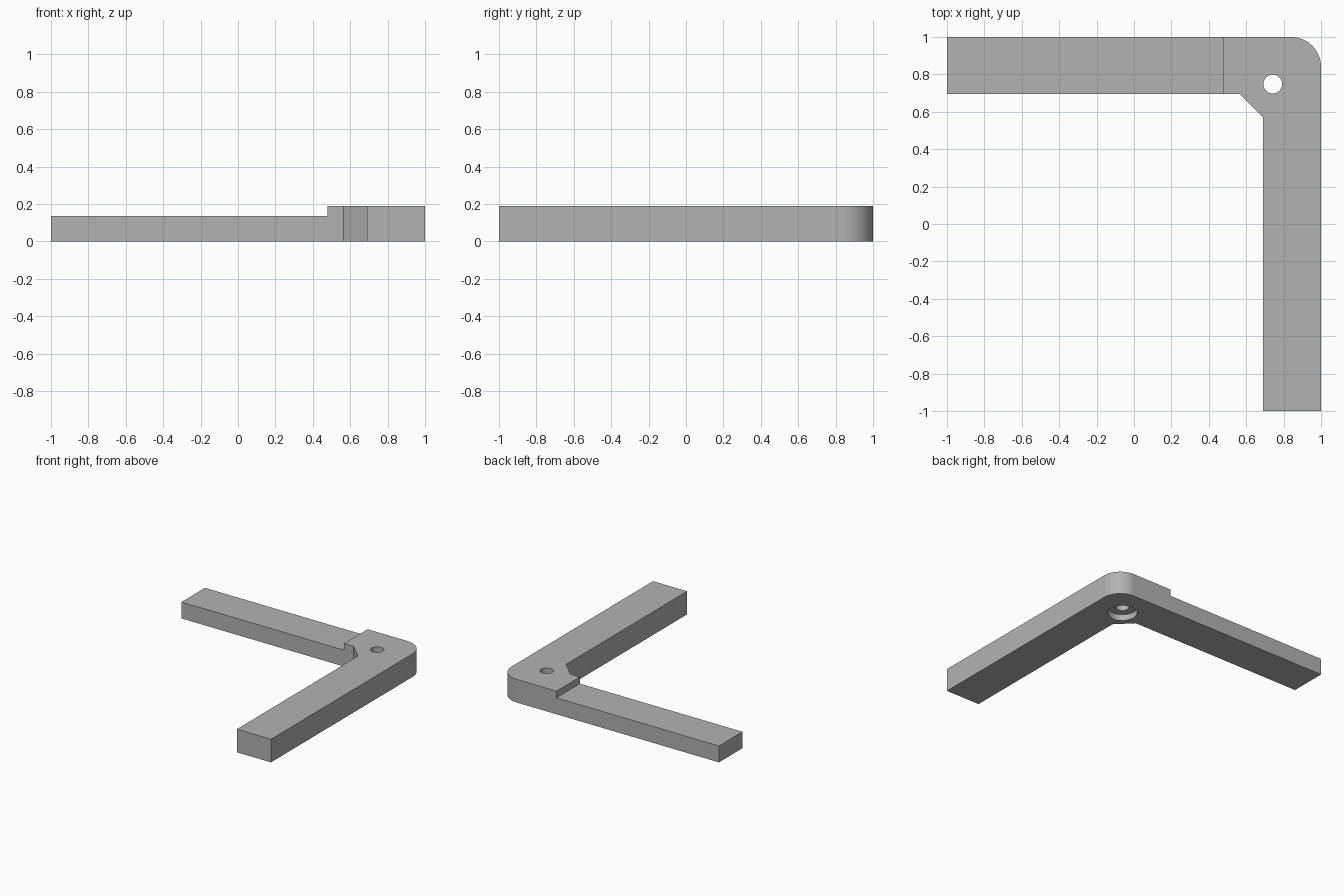
import bpy
import bmesh
from math import cos, sin, pi, radians

cube = bpy.data.objects.get("Cube")
if cube:
    bpy.data.objects.remove(cube)

grey = bpy.data.materials.new("plain grey")
grey.use_nodes = True
colour = (0.45, 0.45, 0.45, 1)
grey.diffuse_color = colour
grey.node_tree.nodes["Principled BSDF"].inputs["Base Color"].default_value = colour


def arc(cx, cy, r, start, end, steps):
    """Points along a circular arc."""
    angles = [start + (end - start) * i / steps for i in range(steps + 1)]
    return [(cx + r * cos(a), cy + r * sin(a)) for a in angles]


def prism(name, outline, z0, z1):
    """Extrude a flat outline between two heights."""
    bm = bmesh.new()
    face = bm.faces.new([bm.verts.new((x, y, z0)) for x, y in outline])
    top = bmesh.ops.extrude_face_region(bm, geom=[face])["geom"]
    verts = [v for v in top if isinstance(v, bmesh.types.BMVert)]
    bmesh.ops.translate(bm, verts=verts, vec=(0, 0, z1 - z0))
    bmesh.ops.recalc_face_normals(bm, faces=bm.faces)
    mesh = bpy.data.meshes.new(name)
    bm.to_mesh(mesh)
    bm.free()
    mesh.materials.append(grey)
    obj = bpy.data.objects.new(name, mesh)
    bpy.context.collection.objects.link(obj)
    return obj


def disc(x, y, r, sides=48):
    return arc(x, y, r, 0, 2 * pi, sides)[:-1]


# L-shaped body with a rounded outer corner and a chamfered inner corner
HEIGHT, STEP_HEIGHT, RADIUS = 0.19, 0.135, 0.16
outline = [(-1, 0.695), (0.565, 0.695), (0.69, 0.57), (0.69, -1), (1, -1)]
outline += arc(1 - RADIUS, 1 - RADIUS, RADIUS, 0, pi / 2, 20)
outline += [(-1, 1)]
bracket = prism("corner_bracket", outline, 0, HEIGHT)

# Lowered arm, screw hole and the wider recess underneath
cutters = [
    prism("arm_step_cutter", [(-1.2, 0.5), (0.478, 0.5), (0.478, 1.2), (-1.2, 1.2)],
          STEP_HEIGHT, 0.4),
    prism("screw_hole_cutter", disc(0.742, 0.748, 0.05), -0.1, 0.4),
    prism("recess_cutter", disc(0.742, 0.748, 0.112), -0.1, 0.05),
]
bpy.context.view_layer.objects.active = bracket
for cutter in cutters:
    mod = bracket.modifiers.new(cutter.name, "BOOLEAN")
    mod.operation = "DIFFERENCE"
    mod.solver = "EXACT"
    mod.object = cutter
    bpy.ops.object.modifier_apply(modifier=mod.name)
    bpy.data.objects.remove(cutter)

# Smooth curved walls, keep hard edges
bpy.ops.object.select_all(action="DESELECT")
bracket.select_set(True)
bpy.ops.object.shade_smooth_by_angle(angle=radians(30))
